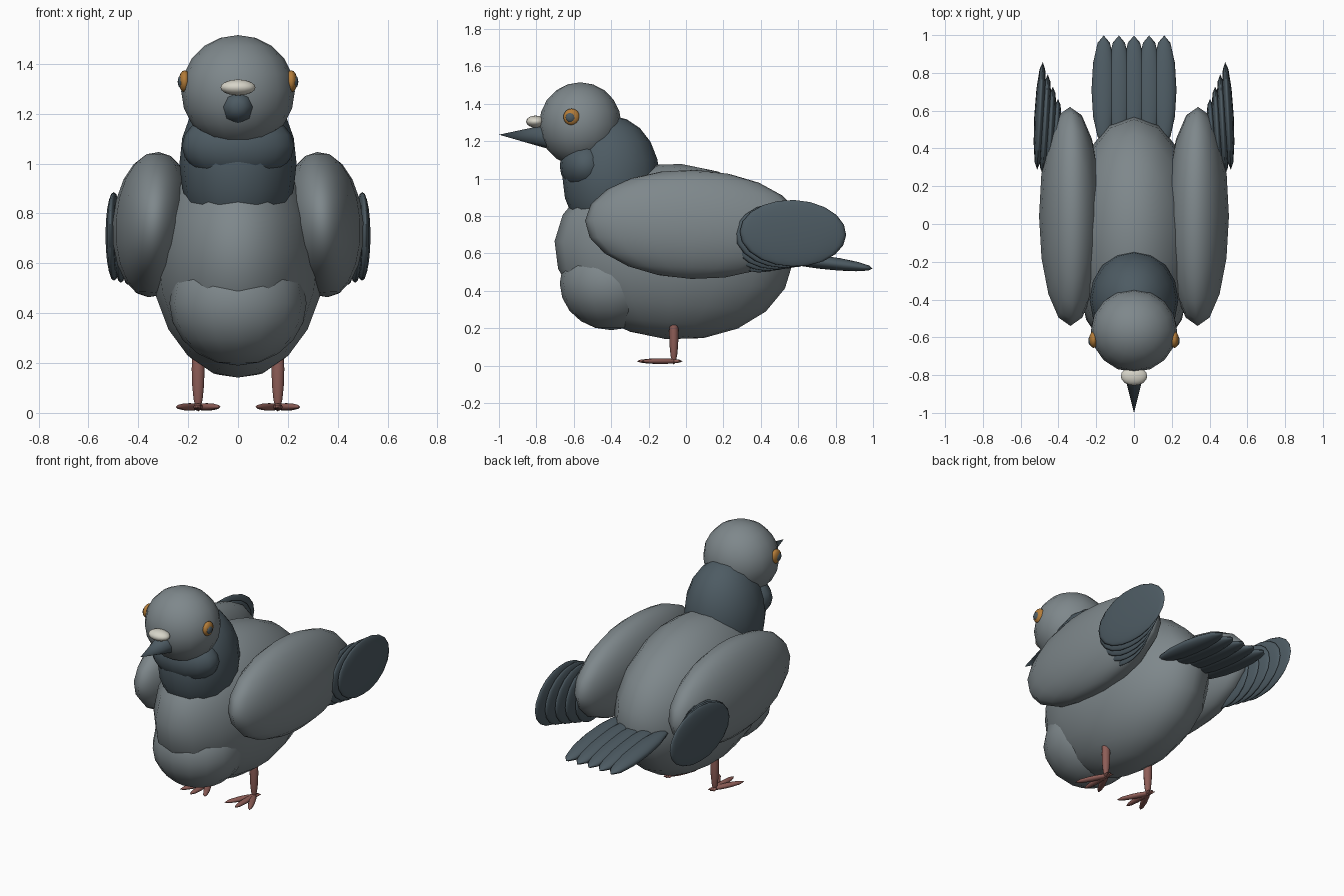
import bpy
from math import radians, sin, cos
from mathutils import Vector

cube = bpy.data.objects.get("Cube")
if cube:
    bpy.data.objects.remove(cube, do_unlink=True)


def material(name, rgb):
    m = bpy.data.materials.new(name)
    m.use_nodes = True
    m.diffuse_color = (*rgb, 1)
    bsdf = next(n for n in m.node_tree.nodes if n.type == 'BSDF_PRINCIPLED')
    bsdf.inputs["Base Color"].default_value = (*rgb, 1)
    return m


grey = material("body_grey", (0.21, 0.245, 0.26))
slate = material("dark_slate", (0.075, 0.105, 0.125))
orange = material("eye_orange", (0.45, 0.2, 0.04))
cream = material("cere_cream", (0.68, 0.66, 0.58))
pink = material("leg_pink", (0.27, 0.11, 0.095))


def finish(name, mat):
    ob = bpy.context.object
    ob.name = name
    ob.data.materials.append(mat)
    bpy.ops.object.shade_smooth()
    return ob


def blob(name, mat, center, radii, rot=(0, 0, 0), segments=16, rings=10):
    """Stretched low-poly sphere, rotation in degrees."""
    bpy.ops.mesh.primitive_uv_sphere_add(
        segments=segments, ring_count=rings, radius=1, location=center,
        rotation=[radians(a) for a in rot])
    bpy.context.object.scale = radii
    return finish(name, mat)


# Body, breast, neck and head
blob("body", grey, (0, -0.065, 0.61), (0.345, 0.64, 0.47), (-5, 0, 0))
blob("breast", grey, (0, -0.4, 0.44), (0.275, 0.275, 0.25))
blob("neck", slate, (0, -0.4, 1.0), (0.235, 0.26, 0.335))
blob("throat", slate, (0, -0.535, 1.07), (0.225, 0.14, 0.145))
blob("head", grey, (0, -0.565, 1.29), (0.228, 0.22, 0.225))

# Beak with the pale swelling above it
beak_base, beak_tip = Vector((0, -0.72, 1.225)), Vector((0, -1.0, 1.235))
axis = beak_tip - beak_base
bpy.ops.mesh.primitive_cone_add(
    vertices=8, radius1=0.07, radius2=0, depth=axis.length,
    location=(beak_base + beak_tip) / 2,
    rotation=axis.to_track_quat('Z', 'Y').to_euler())
finish("beak", slate)
bpy.ops.object.shade_smooth_by_angle(angle=radians(60))
blob("cere", cream, (0, -0.805, 1.305), (0.07, 0.05, 0.032))

# Tail feathers
for i in range(5):
    blob(f"tail_feather_{i + 1}", slate, (0.08 * (i - 2), 0.71, 0.555),
         (0.065, 0.29, 0.036), (-7, 0, 0), 12, 8)

# Paired parts
for side, s in (("left", 1), ("right", -1)):
    blob(f"{side}_eye", orange, (s * 0.214, -0.612, 1.33),
         (0.024, 0.044, 0.044), segments=12, rings=8)
    blob(f"{side}_pupil", slate, (s * 0.228, -0.618, 1.328),
         (0.014, 0.026, 0.026), segments=12, rings=8)
    blob(f"{side}_wing", grey, (s * 0.338, 0.04, 0.755),
         (0.165, 0.58, 0.292), (-2, s * -4, 0))

    # Stacked wing tip feathers, stepping inward and forward
    for i in range(5):
        blob(f"{side}_wing_feather_{i + 1}", slate,
             (s * (0.498 - 0.028 * i), 0.572 - 0.045 * i, 0.708 - 0.01 * i),
             (0.03, 0.285 - 0.02 * i, 0.178 - 0.002 * i),
             (-2, 0, s * 3), 12, 10)

    # Leg and three spread toes
    blob(f"{side}_leg", pink, (s * 0.16, -0.065, 0.175),
         (0.027, 0.025, 0.17), segments=10, rings=8)
    for i, a in enumerate((-27, 0, 27)):
        r = radians(a)
        blob(f"{side}_toe_{i + 1}", pink,
             (s * 0.16 + 0.075 * sin(r), -0.065 - 0.075 * cos(r), 0.024),
             (0.02, 0.122, 0.015), (0, 0, a), 10, 6)
